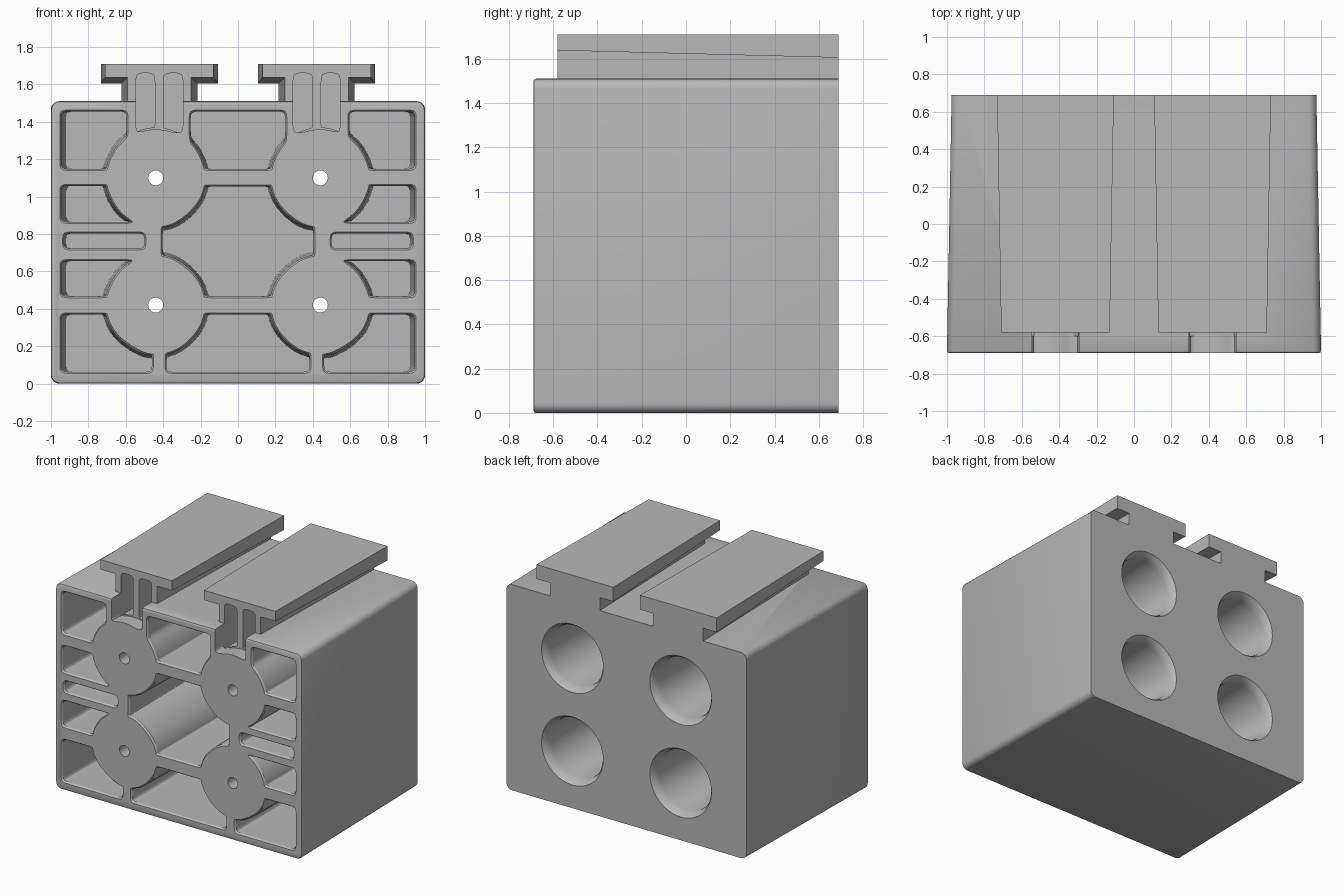
import bpy, bmesh, math

old = bpy.data.objects.get("Cube")
if old:
    bpy.data.objects.remove(old, do_unlink=True)

FRONT, BACK, TOP = -0.69, 0.69, 1.51
RAIL_FRONT, RAIL_X = -0.58, -0.42
TUBES = [(x, z) for x in (-0.44, 0.44) for z in (0.42, 1.10)]

grey = bpy.data.materials.new("plain grey")
grey.use_nodes = True
colour = (0.48, 0.48, 0.48, 1)
grey.diffuse_color = colour
for node in grey.node_tree.nodes:
    if node.type == 'BSDF_PRINCIPLED':
        node.inputs["Base Color"].default_value = colour


def loft(bm, rings):
    """Skin a list of closed rings and cap both ends."""
    rows = [[bm.verts.new(p) for p in ring] for ring in rings]
    n = len(rows[0])
    for a, b in zip(rows, rows[1:]):
        for i in range(n):
            j = (i + 1) % n
            bm.faces.new((a[i], a[j], b[j], b[i]))
    bm.faces.new(rows[0])
    bm.faces.new(list(reversed(rows[-1])))


def make(name, bm):
    bmesh.ops.recalc_face_normals(bm, faces=bm.faces)
    mesh = bpy.data.meshes.new(name)
    bm.to_mesh(mesh)
    bm.free()
    mesh.materials.append(grey)
    obj = bpy.data.objects.new(name, mesh)
    bpy.context.collection.objects.link(obj)
    return obj


def cut(obj, cutter):
    mod = obj.modifiers.new("cut", 'BOOLEAN')
    mod.operation = 'DIFFERENCE'
    mod.solver = 'EXACT'
    mod.object = cutter
    bpy.ops.object.select_all(action='DESELECT')
    bpy.context.view_layer.objects.active = obj
    obj.select_set(True)
    bpy.ops.object.modifier_apply(modifier=mod.name)


def outline(rect, y, grow=0.0, radius=0.27, limit=2.0, step=0.015):
    """Rectangle bitten by the tubes, with softened corners."""
    x0, x1, z0, z1 = rect
    nx = math.ceil((x1 - x0) / step)
    nz = math.ceil((z1 - z0) / step)
    x0, x1 = max(x0 - grow, -limit), min(x1 + grow, limit)
    z0, z1 = z0 - grow, z1 + grow
    corners = [(x0, z0), (x1, z0), (x1, z1), (x0, z1)]
    pts = []
    for k, n in enumerate((nx, nz, nx, nz)):
        (ax, az), (bx, bz) = corners[k], corners[(k + 1) % 4]
        pts += [(ax + (bx - ax) * i / n, az + (bz - az) * i / n) for i in range(n)]
    r = radius - grow
    bitten = []
    for x, z in pts:
        for cx, cz in TUBES:
            d = math.hypot(x - cx, z - cz)
            if 0 < d < r:
                x, z = cx + (x - cx) * r / d, cz + (z - cz) * r / d
                x, z = min(max(x, x0), x1), min(max(z, z0), z1)
        bitten.append((x, z))
    for _ in range(4):
        m = len(bitten)
        bitten = [tuple(0.5 * bitten[i][c] + 0.25 * (bitten[i - 1][c] + bitten[(i + 1) % m][c])
                        for c in (0, 1)) for i in range(m)]
    return [(x, y, z) for x, z in bitten]


def mirrored(ring, side):
    return [(side * x, y, z) for x, y, z in ring]


def rounded_section(y, half, inset, radius=0.045, n=6):
    """Rounded rectangle cross-section of the housing."""
    w, h = half - inset, TOP / 2 - inset
    r = radius - inset
    ring = []
    for k, (sx, sz) in enumerate([(1, 1), (-1, 1), (-1, -1), (1, -1)]):
        for i in range(n + 1):
            a = math.pi / 2 * (k + i / n)
            ring.append((sx * (w - r) + r * math.cos(a), y,
                         TOP / 2 + sz * (h - r) + r * math.sin(a)))
    return ring


# Housing block, slightly narrower at the back, with a soft front edge
bm = bmesh.new()
loft(bm, [rounded_section(FRONT, 1.0, 0.012),
          rounded_section(FRONT + 0.004, 1.0, 0.004),
          rounded_section(FRONT + 0.012, 1.0, 0.0),
          rounded_section(BACK, 0.975, 0.0)])
housing = make("housing", bm)

# Front pockets between the ribs
side_pockets = [(-0.945, -0.595, 1.148, 1.455),
                (-0.945, -0.565, 0.865, 1.058),
                (-0.93, -0.50, 0.722, 0.803),
                (-0.945, -0.565, 0.46 + 0.007, 0.655),
                (-0.945, -0.46, 0.063, 0.37)]
centre_pockets = [(-0.253, 0.253, 1.148, 1.455),
                  (-0.403, 0.403, 0.467, 1.055),
                  (-0.383, 0.383, 0.063, 0.37)]
bm = bmesh.new()
for rects, sides in ((side_pockets, (1, -1)), (centre_pockets, (1,))):
    for rect in rects:
        rings = [outline(rect, FRONT - 0.1, 0.008),
                 outline(rect, FRONT, 0.008),
                 outline(rect, FRONT + 0.012),
                 outline(rect, 0.6, 0.0, 0.285, 0.92)]
        for side in sides:
            loft(bm, [mirrored(r, side) for r in rings])

# Rear bores with a flared mouth and a small hole through to the front
bore = [(0.04, -0.8), (0.04, -0.6), (0.21, -0.6), (0.222, 0.62),
        (0.226, 0.645), (0.236, 0.672), (0.25, BACK), (0.25, 0.8)]
for cx, cz in TUBES:
    loft(bm, [[(cx + r * math.cos(a), y, cz + r * math.sin(a))
               for a in (math.tau * i / 48 for i in range(48))] for r, y in bore])
pocket_cutter = make("pocket_cutter", bm)

# Notches in the front wall below the rails
bm = bmesh.new()
notch = (-0.545, -0.295, 1.34, 1.8)
for side in (1, -1):
    loft(bm, [mirrored(outline(notch, y, 0, 0.26), side) for y in (-0.8, RAIL_FRONT)])
notch_cutter = make("notch_cutter", bm)

# Twin slots either side of the web inside each rail
bm = bmesh.new()
for rect in ((-0.545, -0.445, 1.30, 1.66), (-0.398, -0.295, 1.30, 1.66)):
    for side in (1, -1):
        loft(bm, [mirrored(outline(rect, y), side) for y in (RAIL_FRONT - 0.02, 0.6)])
slot_cutter = make("slot_cutter", bm)

for cutter in (pocket_cutter, notch_cutter, slot_cutter):
    cutter.hide_render = True
    cut(housing, cutter)


# T-shaped rails on top, growing wider towards the back
def rail_section(y, plate, stem, under):
    half = [(stem, 1.475), (stem, under), (plate, under), (plate, 1.71)]
    pts = half + [(-x, z) for x, z in reversed(half)]
    return [(RAIL_X + x, y, z) for x, z in pts]


parts = [housing]
for name, side in (("right_rail", 1), ("left_rail", -1)):
    bm = bmesh.new()
    loft(bm, [mirrored(rail_section(RAIL_FRONT, 0.29, 0.17, 1.638), side),
              mirrored(rail_section(BACK, 0.312, 0.203, 1.605), side)])
    rail = make(name, bm)
    cut(rail, slot_cutter)
    parts.append(rail)

for cutter in (pocket_cutter, notch_cutter, slot_cutter):
    bpy.data.objects.remove(cutter, do_unlink=True)

# Smooth the curved walls, keep the edges crisp
bpy.ops.object.select_all(action='DESELECT')
for obj in parts:
    obj.select_set(True)
bpy.context.view_layer.objects.active = housing
bpy.ops.object.shade_smooth_by_angle(angle=math.radians(30))
